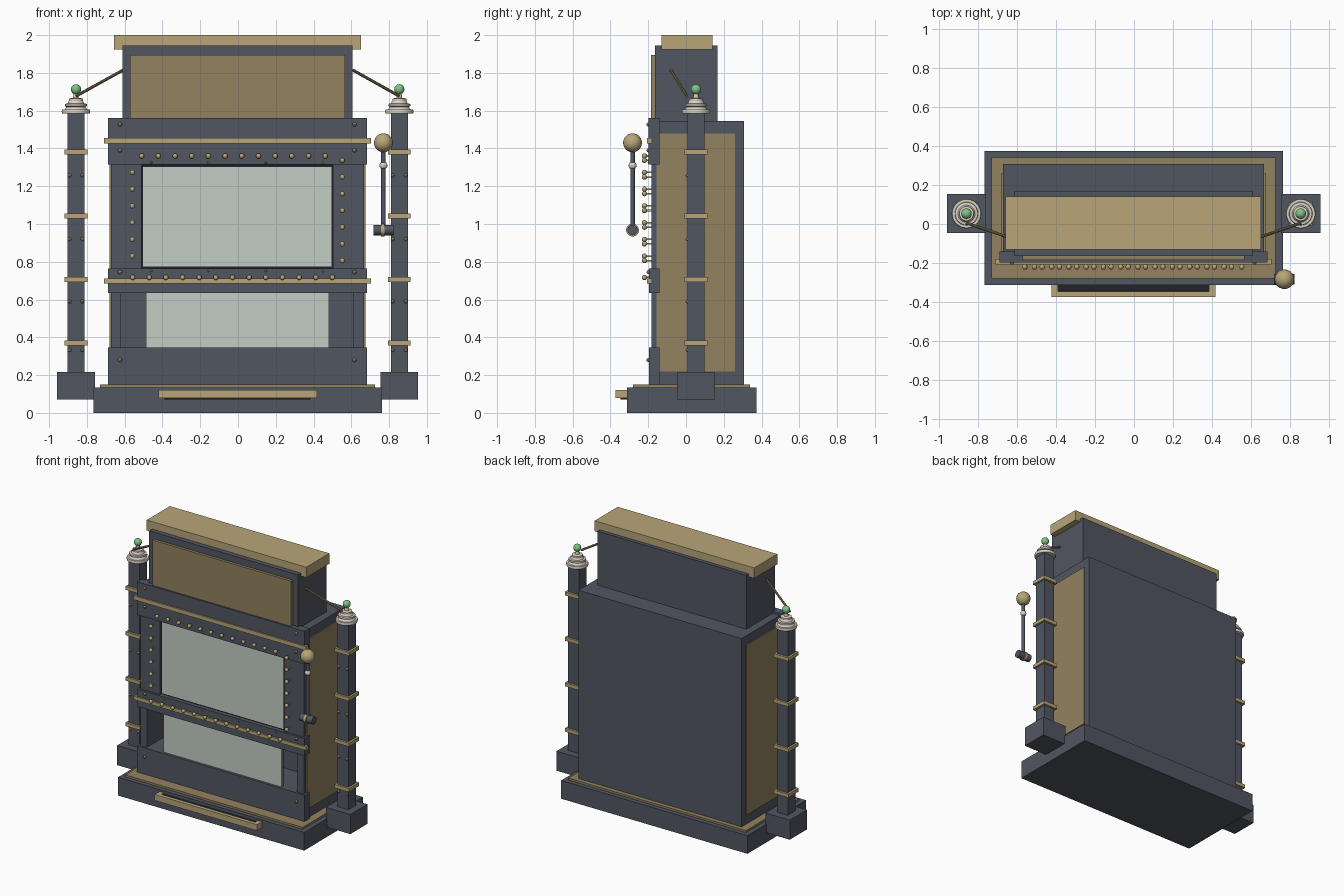
import bpy, bmesh, math
from mathutils import Vector

if "Cube" in bpy.data.objects:
    bpy.data.objects.remove(bpy.data.objects["Cube"])


def material(name, r, g, b):
    m = bpy.data.materials.new(name)
    m.diffuse_color = (r, g, b, 1)
    m.use_nodes = True
    m.node_tree.nodes["Principled BSDF"].inputs["Base Color"].default_value = m.diffuse_color
    return m


NAVY = material("slate_navy", 0.083, 0.093, 0.12)
BRASS = material("brass", 0.48, 0.38, 0.19)
BRONZE = material("dark_bronze", 0.29, 0.225, 0.117)
GLASS = material("pale_screen", 0.55, 0.62, 0.56)
CREAM = material("cream", 0.70, 0.64, 0.55)
GREEN = material("green", 0.21, 0.55, 0.23)
BLACK = material("black", 0.015, 0.016, 0.02)


def finish(bm, name, mat, smooth=False):
    bmesh.ops.recalc_face_normals(bm, faces=bm.faces)
    me = bpy.data.meshes.new(name)
    bm.to_mesh(me)
    bm.free()
    ob = bpy.data.objects.new(name, me)
    bpy.context.collection.objects.link(ob)
    if mat:
        me.materials.append(mat)
    if smooth:
        bpy.context.view_layer.objects.active = ob
        bpy.ops.object.select_all(action='DESELECT')
        ob.select_set(True)
        bpy.ops.object.shade_smooth_by_angle(angle=math.radians(35))
    return ob


def box(name, mat, x, y, z):
    bm = bmesh.new()
    bmesh.ops.create_cube(bm, size=1)
    for v in bm.verts:
        for i, (a, b) in enumerate((x, y, z)):
            v.co[i] = a if v.co[i] < 0 else b
    return finish(bm, name, mat)


def rod(name, mat, p, q, r, sides=16):
    p, q = Vector(p), Vector(q)
    bm = bmesh.new()
    bmesh.ops.create_cone(bm, cap_ends=True, segments=sides, radius1=r, radius2=r, depth=(q - p).length)
    rot = (q - p).to_track_quat('Z', 'Y')
    for v in bm.verts:
        v.co = rot @ v.co + (p + q) / 2
    return finish(bm, name, mat, True)


def balls(name, mat, points, r, seg=10, stem=0):
    bm = bmesh.new()
    for p in points:
        made = bmesh.ops.create_uvsphere(bm, u_segments=seg, v_segments=max(6, seg // 2), radius=r)
        bmesh.ops.translate(bm, verts=made["verts"], vec=p)
        if stem:  # short shank behind the stud head
            made = bmesh.ops.create_cube(bm, size=1)
            bmesh.ops.scale(bm, verts=made["verts"], vec=(0.008, stem, 0.008))
            bmesh.ops.translate(bm, verts=made["verts"], vec=Vector(p) + Vector((0, stem / 2, 0)))
    return finish(bm, name, mat, True)


def lathe(name, mat, cx, cy, profile, sides=32):
    bm = bmesh.new()
    vs = [bm.verts.new((cx + r, cy, z)) for r, z in profile]
    es = [bm.edges.new(e) for e in zip(vs, vs[1:])]
    bmesh.ops.spin(bm, geom=vs + es, cent=(cx, cy, 0), axis=(0, 0, 1), angle=math.tau, steps=sides)
    bmesh.ops.remove_doubles(bm, verts=bm.verts, dist=1e-5)
    return finish(bm, name, mat, True)


def steps(a, b, n):
    return [a + (b - a) * i / (n - 1) for i in range(n)]


# Plinth and trim
box("base", NAVY, (-0.765, 0.762), (-0.313, 0.373), (0, 0.135))
box("base_trim", BRONZE, (-0.73, 0.726), (-0.28, 0.34), (0.135, 0.15))

# Cabinet with a screen recess and a deep lower recess
body = box("cabinet", NAVY, (-0.672, 0.667), (-0.182, 0.308), (0.15, 1.545))
for name, x, y, z in (("screen_cutter", (-0.512, 0.503), (-0.3, -0.158), (0.765, 1.312)),
                      ("lower_cutter", (-0.62, 0.612), (-0.3, 0.08), (0.345, 0.64))):
    cutter = box(name, None, x, y, z)
    cutter.hide_render = True
    cutter.hide_viewport = True
    mod = body.modifiers.new(name, 'BOOLEAN')
    mod.operation = 'DIFFERENCE'
    mod.solver = 'EXACT'
    mod.object = cutter
box("side_panel_left", BRONZE, (-0.679, -0.671), (-0.155, 0.26), (0.22, 1.48))
box("side_panel_right", BRONZE, (0.666, 0.674), (-0.155, 0.26), (0.22, 1.48))

# Front boards and brass rails
for name, z in (("header_board", (1.315, 1.56)), ("middle_board", (0.635, 0.765)), ("lower_board", (0.15, 0.345))):
    x = (-0.688, 0.684)
    if name == "header_board":  # narrower tongue meets the screen surround
        box("header_side_left", NAVY, (-0.688, -0.60), (-0.198, -0.14), (1.315, 1.56))
        box("header_side_right", NAVY, (0.597, 0.684), (-0.198, -0.14), (1.315, 1.56))
    box(name, NAVY, x, (-0.197, -0.14), z)
for name, z in (("upper_rail", (1.425, 1.455)), ("lower_rail", (0.685, 0.711))):
    box(name, BRASS, (-0.71, 0.703), (-0.207, -0.18), z)

# Screens
box("screen_bezel", BLACK, (-0.512, 0.503), (-0.166, -0.156), (0.765, 1.312))
box("screen", GLASS, (-0.503, 0.494), (-0.172, -0.165), (0.774, 1.302))
box("lower_screen", GLASS, (-0.487, 0.483), (-0.178, -0.170), (0.335, 0.645))
box("lower_screen_back", BLACK, (-0.487, 0.483), (-0.170, -0.160), (0.335, 0.645))

# Studs around the screen, and small bolts on the boards
studs = [(x, -0.22, 1.36) for x in steps(-0.51, 0.462, 12)]
studs += [(x, -0.22, 0.717) for x in steps(-0.558, 0.5, 13)]
studs += [(-0.56, -0.22, z) for z in steps(0.83, 1.273, 6)]
studs += [(0.552, -0.22, z) for z in steps(0.806, 1.337, 7)]
balls("screen_studs", BRASS, studs, 0.014, 10, 0.04)
bolts = [(x, -0.198, z) for x in (-0.625, 0.617) for z in (0.28, 0.745, 1.39, 1.527)]
balls("board_bolts", BRONZE, bolts, 0.011, 8)
pins = [(x, -0.196, z) for x in steps(-0.46, 0.45, 4) for z in (0.752, 1.325)]
balls("bezel_pins", BRONZE, pins, 0.007, 8)

# Top box with its sign panel and cap
box("top_box", NAVY, (-0.612, 0.607), (-0.165, 0.168), (1.545, 1.945))
box("sign_panel", BRONZE, (-0.572, 0.566), (-0.185, -0.164), (1.56, 1.895))
box("top_cap", BRASS, (-0.657, 0.651), (-0.13, 0.14), (1.923, 2.0))

# Side posts
CY = 0.053
for side, cx in (("left", -0.858), ("right", 0.854)):
    def square(name, mat, h, z):
        box(f"{side}_{name}", mat, (cx - h, cx + h), (CY - h, CY + h), z)
    square("post_foot", NAVY, 0.1, (0.072, 0.217))
    square("post", NAVY, 0.045, (0.21, 1.59))
    for i in range(4):
        z = 0.37 + i * 0.3367
        square(f"post_band_{i}", BRASS, 0.06, (z - 0.013, z + 0.013))
    balls(f"{side}_post_bolts", BRONZE,
          [(cx + d, CY - 0.045, z) for d in (-0.034, 0.034) for z in (0.333, 0.59, 0.92, 1.257)], 0.01, 8)
    lathe(f"{side}_finial", CREAM, cx, CY,
          [(0, 1.585), (0.073, 1.585), (0.076, 1.596), (0.073, 1.606), (0.06, 1.606), (0.05, 1.62),
           (0.058, 1.624), (0.058, 1.636), (0.044, 1.638), (0.04, 1.648), (0.037, 1.652),
           (0.037, 1.664), (0.015, 1.668), (0.012, 1.695), (0, 1.695)])
    balls(f"{side}_lamp", GREEN, [(cx, CY, 1.713)], 0.027, 20)
    s = math.copysign(1, cx)
    rod(f"{side}_stay", BRONZE, (s * 0.608, -0.08, 1.815), (cx, 0.005, 1.677), 0.008, 10)

# Side lever
LX, LY = 0.77, -0.283
balls("lever_knob", BRASS, [(LX, LY, 1.43)], 0.05, 24)
rod("lever_arm", NAVY, (LX, LY, 0.97), (LX, LY, 1.4), 0.012)
balls("lever_bead", CREAM, [(LX, LY, 1.31)], 0.021, 16)
rod("lever_hub", NAVY, (0.718, LY, 0.968), (0.822, LY, 0.968), 0.028, 20)
rod("lever_hub_ring", BRASS, (0.758, LY, 0.968), (0.776, LY, 0.968), 0.034, 20)

# Front tray: brass lip with end returns around a dark floor
box("tray_lip", BRASS, (-0.422, 0.417), (-0.373, -0.345), (0.078, 0.122))
box("tray_end_left", BRASS, (-0.422, -0.388), (-0.35, -0.31), (0.078, 0.122))
box("tray_end_right", BRASS, (0.383, 0.417), (-0.35, -0.31), (0.078, 0.122))
box("tray_floor", BLACK, (-0.388, 0.383), (-0.346, -0.31), (0.072, 0.112))
